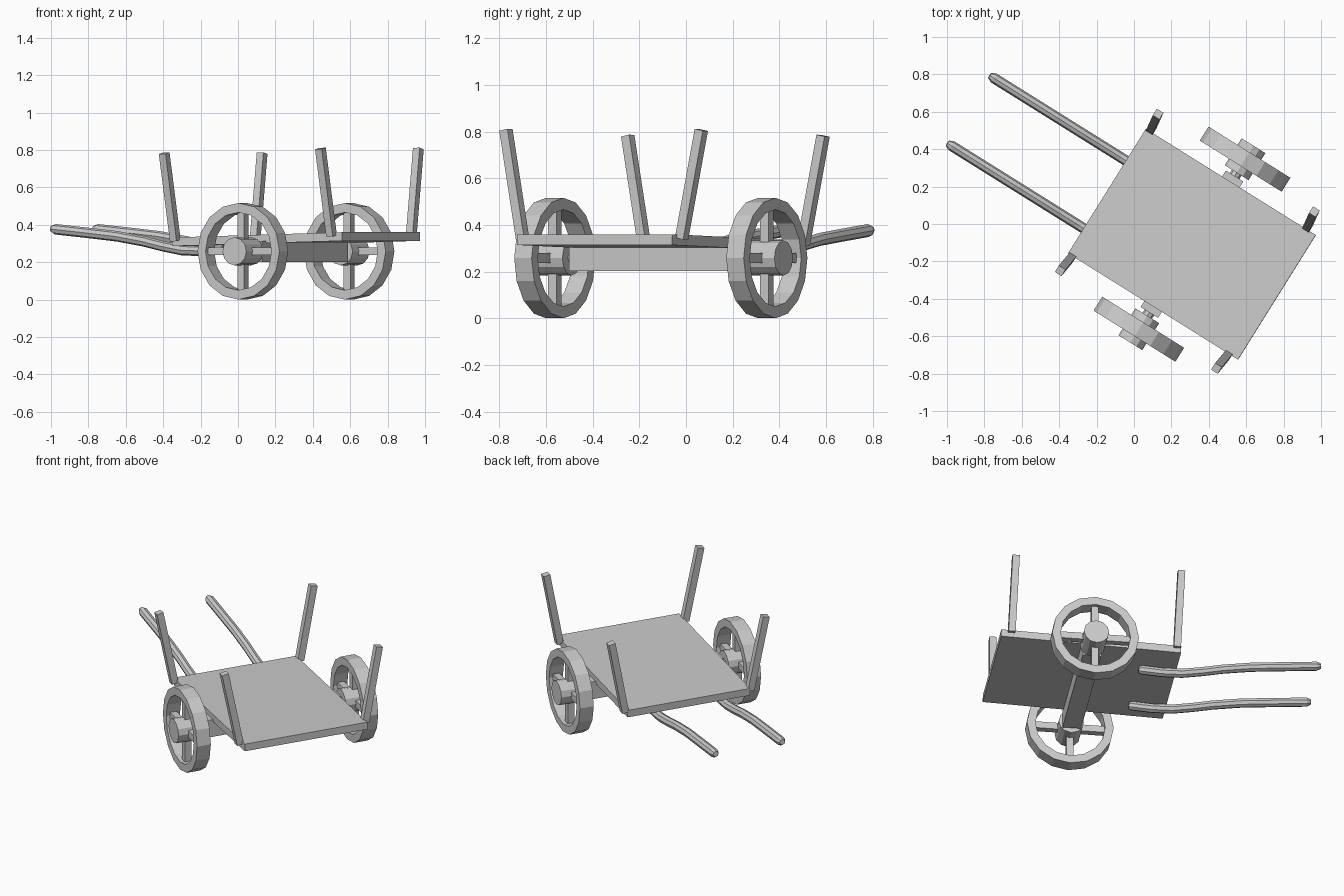
import bpy, bmesh, math
from mathutils import Vector, Matrix

if "Cube" in bpy.data.objects:
    bpy.data.objects.remove(bpy.data.objects["Cube"])

# Cart frame: local x = towards the back, local y = across, turned in plan
YAW = math.atan2(-0.53, 0.848)
FRAME = Matrix.Translation((0.31, -0.108, 0)) @ Matrix.Rotation(YAW, 4, 'Z')
TILT = math.radians(1.5)
WHEEL_R = 0.258


def add_mesh(name, bm):
    bmesh.ops.recalc_face_normals(bm, faces=bm.faces)
    me = bpy.data.meshes.new(name)
    bm.to_mesh(me)
    bm.free()
    ob = bpy.data.objects.new(name, me)
    ob.matrix_world = FRAME
    bpy.context.collection.objects.link(ob)
    return ob


def box(bm, loc, size, rot=Matrix.Identity(4)):
    m = Matrix.Translation(loc) @ rot @ Matrix.Diagonal((*size, 1))
    bmesh.ops.create_cube(bm, size=1, matrix=m)


def cylinder(bm, loc, r, length, sides):
    m = Matrix.Translation(loc) @ Matrix.Rotation(math.pi / 2, 4, 'X')
    bmesh.ops.create_cone(bm, cap_ends=True, segments=sides, radius1=r,
                          radius2=r, depth=length, matrix=m)


# Flat bed, slightly lower at the handle end
bm = bmesh.new()
box(bm, (0, 0, 0.323), (1.072, 0.785, 0.046), Matrix.Rotation(-TILT, 4, 'Y'))
add_mesh("bed", bm)

# Axle beam with a thin rod through the hubs
bm = bmesh.new()
box(bm, (0, 0, 0.258), (0.11, 0.86, 0.112))
cylinder(bm, (0, 0, WHEEL_R), 0.03, 1.1, 8)
add_mesh("axle", bm)

# Wheels: faceted rim, hub and four spokes
for side, label in ((-1, "right"), (1, "left")):
    y = side * 0.536
    bm = bmesh.new()
    n = 16
    rings = []
    for i in range(n):
        a = 2 * math.pi * i / n
        rings.append([bm.verts.new((r * math.cos(a), y + d, WHEEL_R + r * math.sin(a)))
                      for r, d in ((0.258, -0.044), (0.258, 0.044),
                                   (0.208, 0.044), (0.208, -0.044))])
    for i in range(n):
        p, q = rings[i], rings[(i + 1) % n]
        for k in range(4):
            j = (k + 1) % 4
            bm.faces.new((p[k], p[j], q[j], q[k]))
    cylinder(bm, (0, y, WHEEL_R), 0.075, 0.17, 12)
    box(bm, (0, y, WHEEL_R), (0.43, 0.042, 0.042))
    box(bm, (0, y, WHEEL_R), (0.042, 0.042, 0.43))
    add_mesh(label + "_wheel", bm)

# Corner stakes leaning outward
for end, x, dz in (("front", -0.51, -0.0125), ("rear", 0.475, 0.0125)):
    for side, label in ((-1, "right"), (1, "left")):
        a = Vector((x, side * 0.402, 0.328 + dz))
        b = Vector((x - 0.012, side * 0.494, 0.795 + dz))
        d = b - a
        rot = Matrix.Rotation(math.atan2(-side * 0.092, d.z), 4, 'X') @ \
            Matrix.Rotation(-TILT, 4, 'Y')
        bm = bmesh.new()
        box(bm, (a + b) / 2, (0.042, 0.042, d.length), rot)
        add_mesh(end + "_" + label + "_stake", bm)

# Bent pull handles running under the bed
PATH = [(-0.31, 0.268, 0.7), (-0.33, 0.267, 1), (-0.45, 0.26, 1), (-0.57, 0.264, 1),
        (-0.69, 0.285, 1), (-0.81, 0.311, 1), (-0.98, 0.338, 1), (-1.16, 0.356, 1),
        (-1.37, 0.376, 1), (-1.395, 0.379, 0.6)]
for y, label in ((-0.235, "right"), (0.192, "left")):
    cu = bpy.data.curves.new(label + "_handle", 'CURVE')
    cu.dimensions = '3D'
    cu.bevel_depth = 0.028
    cu.bevel_resolution = 2
    cu.use_fill_caps = True
    sp = cu.splines.new('POLY')
    sp.points.add(len(PATH) - 1)
    sp.use_smooth = False
    for pt, (x, z, r) in zip(sp.points, PATH):
        pt.co = (x, y, z, 1)
        pt.radius = r
    ob = bpy.data.objects.new(label + "_handle", cu)
    ob.matrix_world = FRAME
    bpy.context.collection.objects.link(ob)
